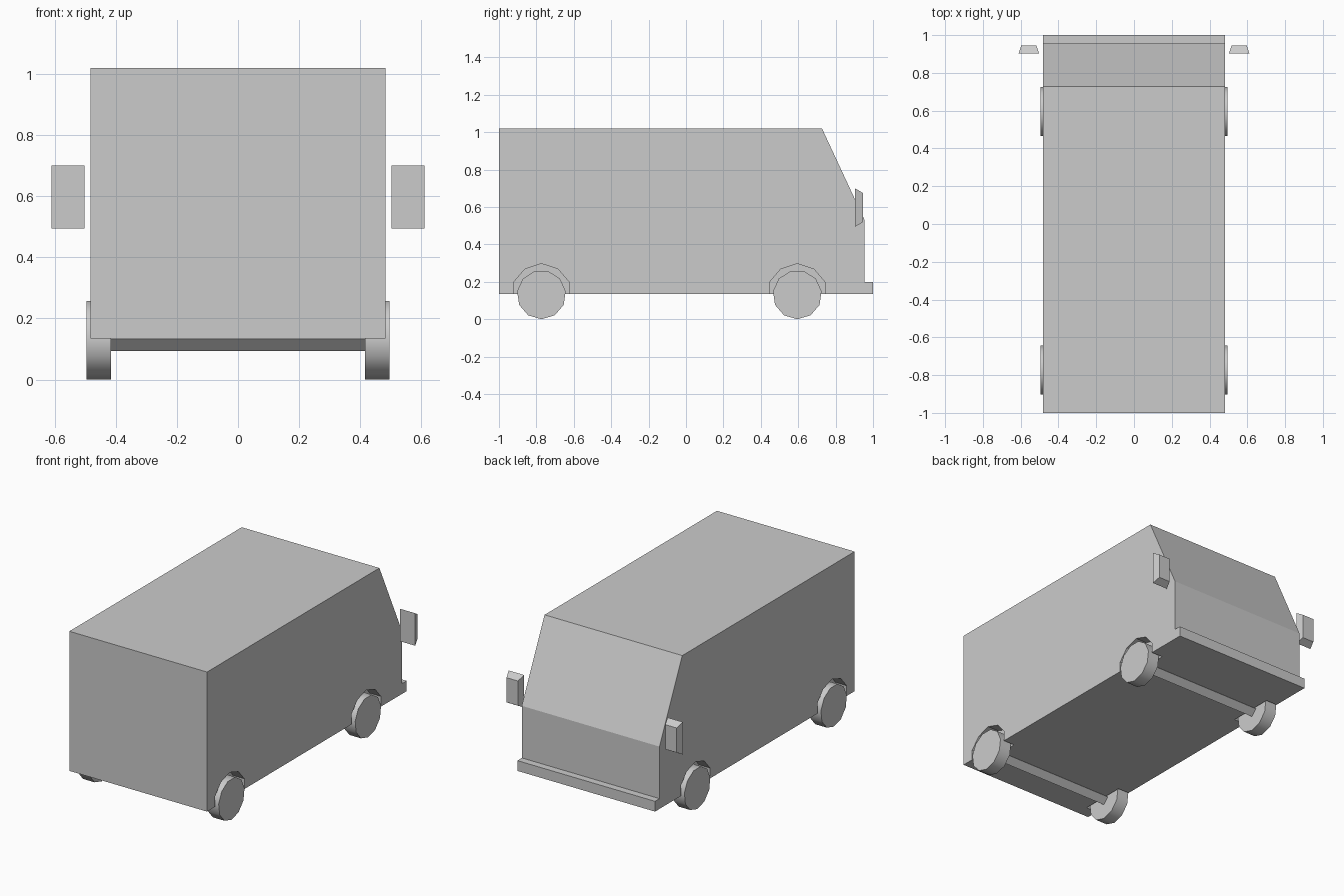
import bpy, bmesh, math

if "Cube" in bpy.data.objects:
    bpy.data.objects.remove(bpy.data.objects["Cube"])

HALF_W = 0.483
AXLES = {"front": 0.595, "rear": -0.773}
WHEEL_R = 0.131


def extrude_profile(name, profile, x0, x1):
    """Extrude a (y, z) outline along x."""
    bm = bmesh.new()
    face = bm.faces.new([bm.verts.new((x0, y, z)) for y, z in profile])
    ext = bmesh.ops.extrude_face_region(bm, geom=[face])["geom"]
    verts = [v for v in ext if isinstance(v, bmesh.types.BMVert)]
    bmesh.ops.translate(bm, verts=verts, vec=(x1 - x0, 0, 0))
    bmesh.ops.recalc_face_normals(bm, faces=bm.faces)
    mesh = bpy.data.meshes.new(name)
    bm.to_mesh(mesh)
    bm.free()
    obj = bpy.data.objects.new(name, mesh)
    bpy.context.collection.objects.link(obj)
    return obj


def ngon(cy, cz, r, sides):
    """Regular outline with one corner pointing straight down."""
    step = 2 * math.pi / sides
    return [(cy + r * math.sin(i * step), cz - r * math.cos(i * step))
            for i in range(sides)]


# Body with sloped windscreen and bumper step
body = extrude_profile("body", [
    (-1, 0.135), (1, 0.135), (1, 0.2), (0.955, 0.2),
    (0.955, 0.53), (0.727, 1.02), (-1, 1.02)], -HALF_W, HALF_W)

# Wheel arches cut into both sides
for cy in AXLES.values():
    arch = [(-0.147, 0.05), (-0.147, 0.2), (-0.088, 0.268), (0, 0.297),
            (0.088, 0.268), (0.147, 0.2), (0.147, 0.05)]
    for side in (-1, 1):
        cutter = extrude_profile("arch_cutter", [(cy + y, z) for y, z in arch],
                                 side * 0.405, side * 0.6)
        cutter.hide_render = True
        mod = body.modifiers.new("arch", 'BOOLEAN')
        mod.operation = 'DIFFERENCE'
        mod.solver = 'EXACT'
        mod.object = cutter
        bpy.context.view_layer.objects.active = body
        bpy.ops.object.modifier_apply(modifier=mod.name)
        bpy.data.objects.remove(cutter)

# Wheels and axles
for end, cy in AXLES.items():
    extrude_profile(end + "_axle", ngon(cy, WHEEL_R, 0.037, 4), -0.42, 0.42)
    for label, side in (("left", -1), ("right", 1)):
        wheel = extrude_profile(f"{end}_{label}_wheel",
                                ngon(cy, WHEEL_R, WHEEL_R, 11),
                                side * 0.415, side * 0.496)
        bpy.ops.object.select_all(action='DESELECT')
        wheel.select_set(True)
        bpy.context.view_layer.objects.active = wheel
        bpy.ops.object.shade_smooth_by_angle(angle=math.radians(40))

# Door mirrors: boxes tapered towards the windscreen end
for label, side in (("left", -1), ("right", 1)):
    bpy.ops.mesh.primitive_cube_add(size=1, location=(side * 0.557, 0.9245, 0.597))
    mirror = bpy.context.object
    mirror.name = label + "_mirror"
    for v in mirror.data.vertices:
        tx, tz = (0.014, 0.025) if v.co.y > 0 else (0, 0)
        v.co.x *= 0.108 - 2 * tx
        v.co.z *= 0.206 - 2 * tz
        v.co.y *= 0.043
